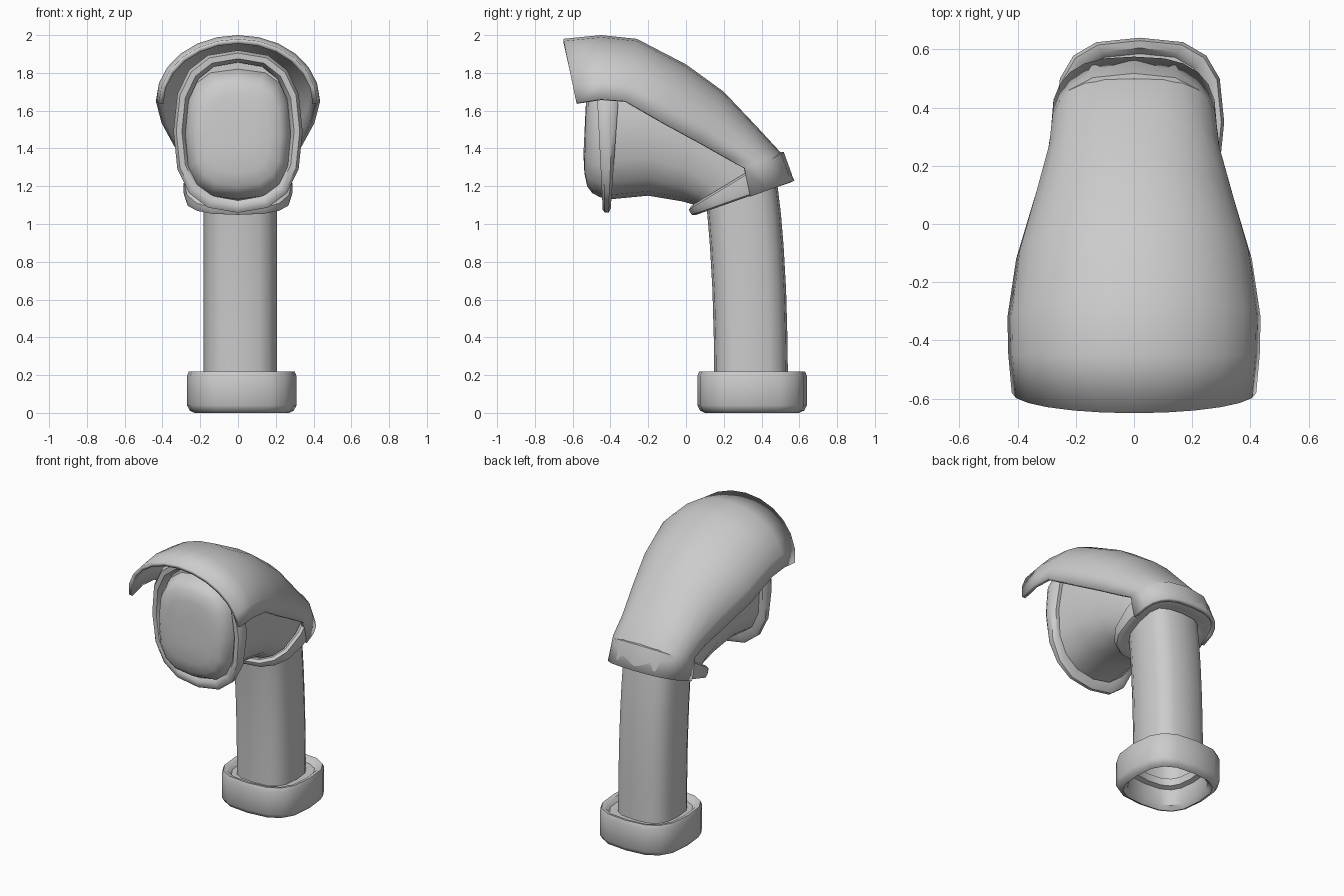
import bpy, bmesh, math
from mathutils import Vector

if "Cube" in bpy.data.objects:
    bpy.data.objects.remove(bpy.data.objects["Cube"])


def sup(t, e):
    """Point on a unit superellipse at angle t."""
    f = lambda v: math.copysign(abs(v) ** (2 / e), v)
    return f(math.cos(t)), f(math.sin(t))


def loft(name, rings, closed=True, wrap=False, cap_start=False, cap_end=False, angle=40):
    """Skin a list of equally sized rings of points."""
    bm = bmesh.new()
    vs = [[bm.verts.new(p) for p in r] for r in rings]
    n = len(rings[0])
    pairs = list(zip(vs, vs[1:])) + ([(vs[-1], vs[0])] if wrap else [])
    for a, b in pairs:
        for i in range(n if closed else n - 1):
            j = (i + 1) % n
            bm.faces.new((a[i], a[j], b[j], b[i]))
    if cap_start:
        bm.faces.new(vs[0])
    if cap_end:
        bm.faces.new(vs[-1])
    bmesh.ops.recalc_face_normals(bm, faces=bm.faces[:])
    me = bpy.data.meshes.new(name)
    bm.to_mesh(me)
    bm.free()
    ob = bpy.data.objects.new(name, me)
    bpy.context.collection.objects.link(ob)
    bpy.ops.object.select_all(action='DESELECT')
    ob.select_set(True)
    bpy.context.view_layer.objects.active = ob
    bpy.ops.object.shade_smooth_by_angle(angle=math.radians(angle))
    return ob


N = 16
ANG = [2 * math.pi * i / N for i in range(N)]


def flat_ring(cx, cy, z, r, e=2.9):
    return [Vector((cx + r * sup(t, e)[0], cy + r * sup(t, e)[1], z)) for t in ANG]


# base collar, hollow below, with a rounded lip above
base = [(.185, .19), (.235, .19), (.255, .215), (.28, .22), (.29, .195), (.29, .04),
        (.275, .012), (.25, 0), (.225, .025), (.215, .13), (.185, .14)]
loft("base_collar", [flat_ring(.02, .35, z, r) for r, z in base], wrap=True)

# gently bent pole
pole = [(.345, .15), (.342, .4), (.335, .65), (.322, .88), (.308, 1.05), (.29, 1.2)]
loft("pole", [flat_ring(.012, y, z, .195) for y, z in pole])

# tilted neck collar, taller towards the back
TILT = math.radians(19.4)


def neck_ring(r, h, top):
    out = []
    for t in ANG:
        x, v = (r * c for c in sup(t, 2.7))
        k = h + (top * (.05 + .21 * (v + .286)) if top else 0)
        out.append(Vector((x, .3 + v * math.cos(TILT) - k * math.sin(TILT),
                           1.135 + v * math.sin(TILT) + k * math.cos(TILT))))
    return out


neck = [(.19, .02, 0), (.26, 0, 0), (.282, .008, 0), (.288, .03, 0), (.287, -.01, 1),
        (.27, 0, 1), (.25, -.01, 1), (.235, -.03, 1)]
loft("neck_collar", [neck_ring(*p) for p in neck], wrap=True)


def section(bottom, top, w, e=2.5):
    """Upright oval between a bottom and a top (y, z) point."""
    b, t_ = Vector((0, *bottom)), Vector((0, *top))
    mid, half = (b + t_) / 2, (t_ - b) / 2
    return [mid + half * sup(t, e)[1] + Vector((w * sup(t, e)[0], 0, 0)) for t in ANG]


# lamp housing bending from the lens down to the neck
housing = [((-.41, 1.13), (-.41, 1.87), .30), ((-.2, 1.15), (-.25, 1.9), .295),
           ((-.02, 1.12), (.02, 1.76), .275), ((.05, 1.10), (.28, 1.55), .255),
           ((.07, 1.09), (.45, 1.36), .245), ((.09, 1.08), (.52, 1.23), .235)]
loft("lamp_housing", [section(*s) for s in housing], cap_start=True, cap_end=True)


# lens rim, wider towards the top
def rim_ring(grow, front):
    out = section((0, 1.06 + grow), (0, 1.92 - grow), .342 - grow)
    for p in out:
        k = p.z - 1.06
        p.y = front * (-.44 - .05 * k) + (1 - front) * (-.40 + .07 * k)
    return out


rim = [(.065, 0), (.02, 0), (0, .25), (0, .75), (.015, 1), (.045, 1), (.065, .7)]
loft("lens_rim", [rim_ring(*p) for p in rim], wrap=True)

# domed lens
dome = [(1, -.42), (.96, -.46), (.9, -.497), (.8, -.523), (.6, -.538), (.3, -.543)]
loft("lens", [section((y, 1.475 - .345 * s), (y + .01, 1.475 + .345 * s), .285 * s, 2.8)
              for s, y in dome], cap_end=True)

# hood: arched shell from the visor edge to the back of the neck
stations = [((-.65, 1.98), (-.58, 1.64), .42, 2), ((-.45, 2.0), (-.45, 1.66), .432, 2),
            ((-.26, 1.98), (-.32, 1.65), .435, 2), ((0, 1.845), (-.12, 1.535), .405, 2.1),
            ((.2, 1.70), (.08, 1.425), .345, 2.2), ((.38, 1.51), (.22, 1.345), .30, 2.4),
            ((.5, 1.38), (.31, 1.295), .287, 2.6), ((.575, 1.23), (.34, 1.145), .284, 2.7)]
arches = []
for top, edge, w, e in stations:
    lo, up = Vector((0, *edge)), Vector((0, *top))
    arches.append([lo + (up - lo) * sup(math.pi * i / 12, e)[1]
                   + Vector((w * sup(math.pi * i / 12, e)[0], 0, 0)) for i in range(13)])
hood = loft("hood", arches, closed=False)
shell = hood.modifiers.new("thickness", 'SOLIDIFY')
shell.thickness = .025
shell.offset = -1
